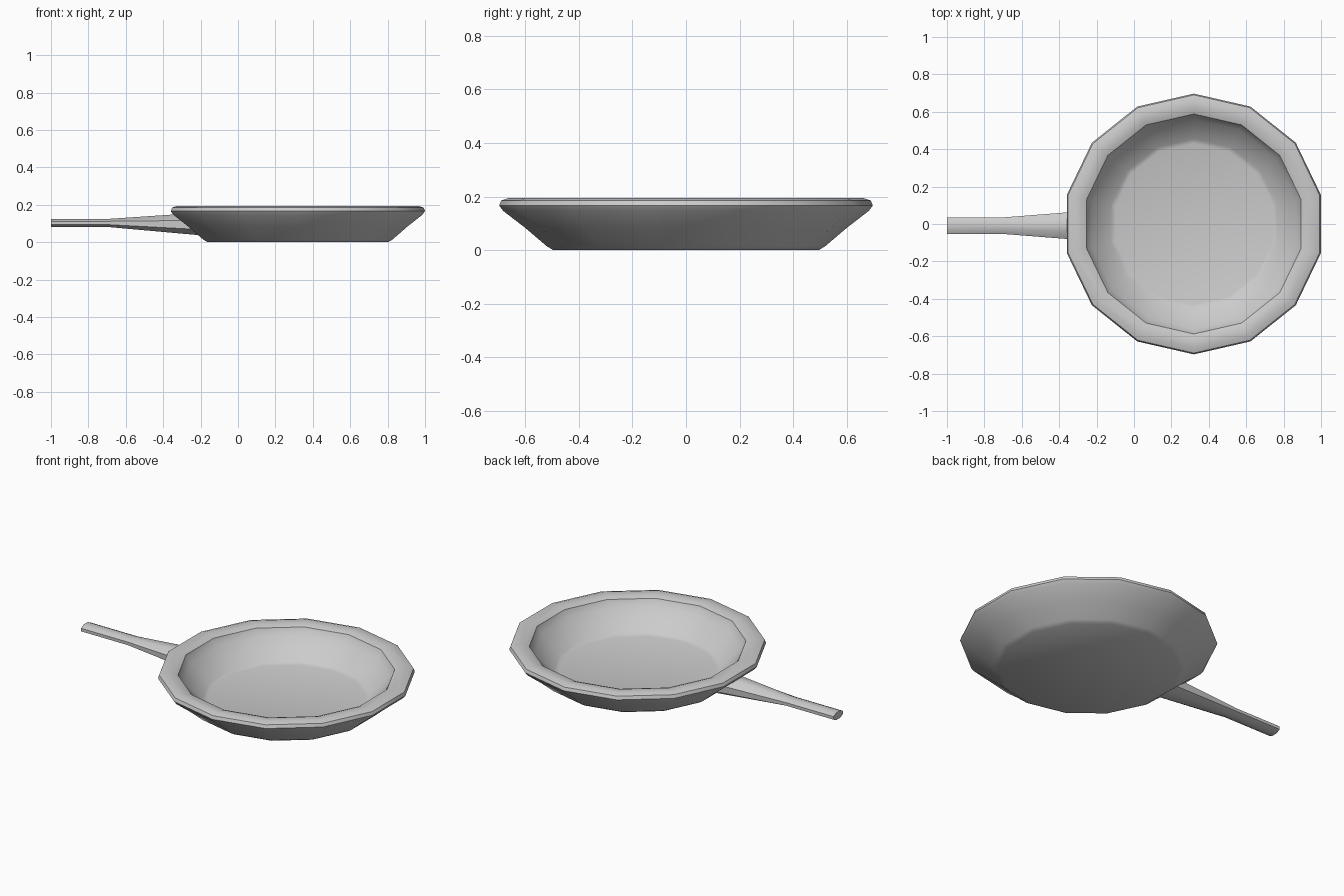
import bpy, bmesh, math

if "Cube" in bpy.data.objects:
    bpy.data.objects.remove(bpy.data.objects["Cube"])

CX = 0.32      # pan centre
SIDES = 14


def make_object(name, rings):
    """Skin a list of closed rings and cap both ends."""
    bm = bmesh.new()
    loops = [[bm.verts.new(p) for p in ring] for ring in rings]
    n = len(loops[0])
    for a, b in zip(loops, loops[1:]):
        for i in range(n):
            j = (i + 1) % n
            bm.faces.new((a[i], a[j], b[j], b[i]))
    bm.faces.new(loops[0])
    bm.faces.new(loops[-1])
    bmesh.ops.recalc_face_normals(bm, faces=bm.faces)
    mesh = bpy.data.meshes.new(name)
    bm.to_mesh(mesh)
    bm.free()
    obj = bpy.data.objects.new(name, mesh)
    bpy.context.collection.objects.link(obj)
    bpy.ops.object.select_all(action='DESELECT')
    obj.select_set(True)
    bpy.context.view_layer.objects.active = obj
    bpy.ops.object.shade_smooth_by_angle(angle=math.radians(40))
    return obj


# Pan body: outer wall, rolled rim, inner wall, floor
profile = [(0.495, 0.0), (0.52, 0.015), (0.60, 0.083), (0.683, 0.147),
           (0.697, 0.166), (0.69, 0.185), (0.66, 0.195), (0.615, 0.192),
           (0.588, 0.182), (0.582, 0.168), (0.56, 0.14), (0.455, 0.035),
           (0.43, 0.028)]
angles = [math.pi / 2 + 2 * math.pi * i / SIDES for i in range(SIDES)]
make_object("pan_body", [[(CX + r * math.cos(a), r * math.sin(a), z)
                          for a in angles] for r, z in profile])


# Handle: oval bar that widens towards the pan
def oval(x, half_y, zc, half_z):
    ring = []
    for i in range(8):
        a = 2 * math.pi * (i + 0.5) / 8
        k = 1 / math.cos(math.pi / 8)
        ring.append((x, -0.009 + half_y * k * math.cos(a), zc + half_z * k * math.sin(a)))
    return ring


# the last ring is slanted so that it ends inside the pan wall
end = [(CX - 0.975 * (0.50 + 1.22 * z) + 0.012, y, z)
       for x, y, z in oval(0, 0.076, 0.093, 0.056)]
make_object("handle", [oval(-1.0, 0.045, 0.103, 0.022),
                       oval(-0.69, 0.045, 0.103, 0.022), end])
